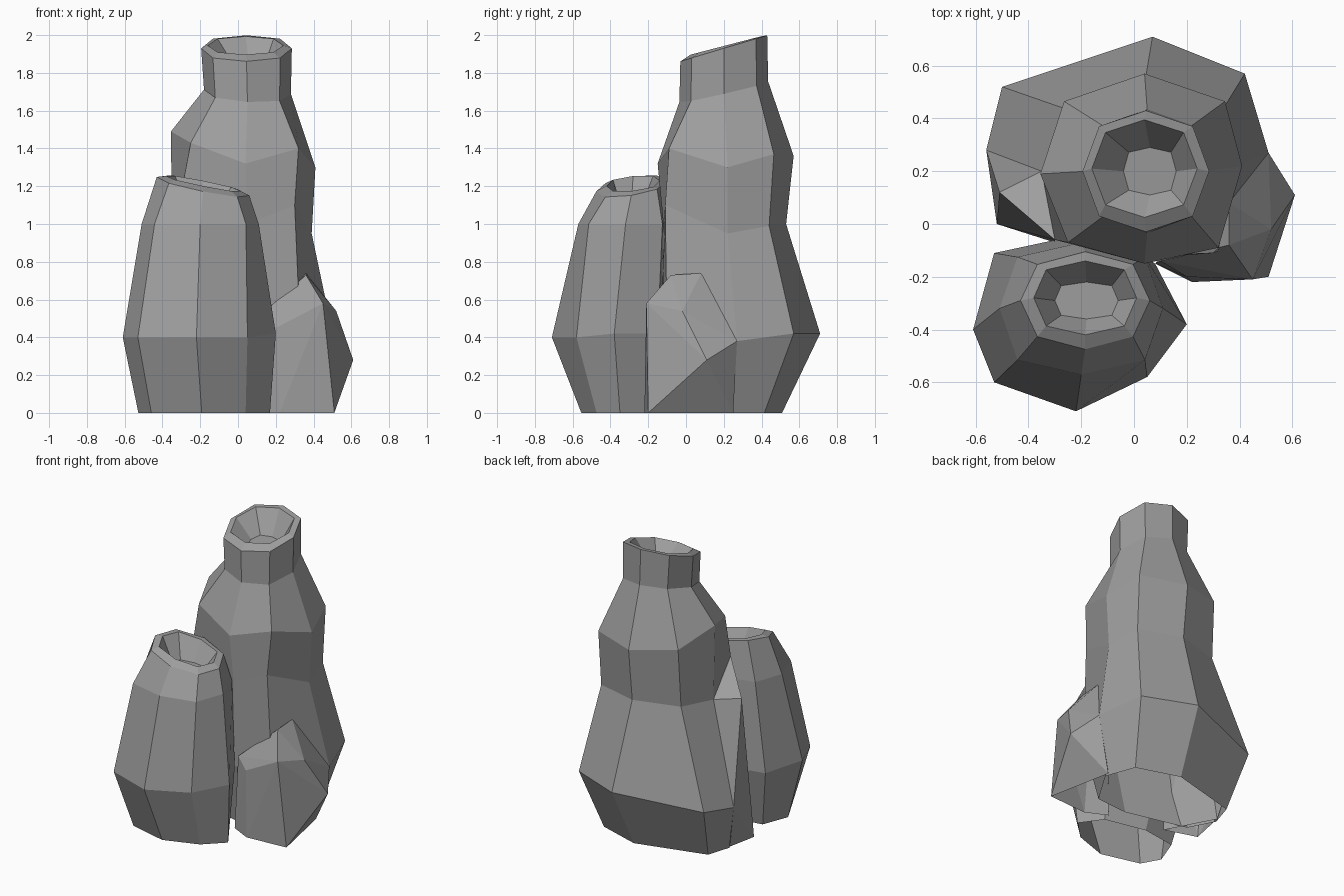
import bpy, bmesh, math

if "Cube" in bpy.data.objects:
    bpy.data.objects.remove(bpy.data.objects["Cube"])

stone = bpy.data.materials.new("stone")
stone.diffuse_color = (.34, .34, .34, 1)
stone.use_nodes = True
stone.node_tree.nodes["Principled BSDF"].inputs["Base Color"].default_value = stone.diffuse_color


def ring(cx, cy, rx, ry, z, tx=0, ty=0, diag=0.8):
    """Eight points counter-clockwise from +x, tilted by tx and ty."""
    pts = []
    for k in range(8):
        a = k * math.pi / 4
        f = diag * math.sqrt(2) if k % 2 else 1
        dx, dy = rx * f * math.cos(a), ry * f * math.sin(a)
        pts.append((cx + dx, cy + dy, z + tx * dx + ty * dy))
    return pts


def foot(pts, cx, cy, sx, sy):
    return [(cx + (x - cx) * sx, cy + (y - cy) * sy, 0) for x, y, z in pts]


def finish(name, bm):
    mesh = bpy.data.meshes.new(name)
    bm.to_mesh(mesh)
    bm.free()
    mesh.materials.append(stone)
    bpy.context.collection.objects.link(bpy.data.objects.new(name, mesh))


def loft(name, rings):
    """Skin the rings from the open foot up, over the lip and down to a floor."""
    bm = bmesh.new()
    loops = [[bm.verts.new(p) for p in r] for r in rings]
    for lo, hi in zip(loops, loops[1:]):
        for i in range(8):
            j = (i + 1) % 8
            bm.faces.new((lo[i], lo[j], hi[j], hi[i]))
    bm.faces.new(loops[-1])
    finish(name, bm)


def boulder(name, points):
    """Convex rock with an open underside."""
    bm = bmesh.new()
    for p in points:
        bm.verts.new(p)
    bmesh.ops.convex_hull(bm, input=bm.verts[:])
    under = [f for f in bm.faces if all(v.co.z < .001 for v in f.verts)]
    bmesh.ops.delete(bm, geom=under, context='FACES')
    finish(name, bm)


# Tall chimney: bulging lower body, shoulder, neck and hollow slanted mouth
belly = [(.51, .27, .38), (.42, .57, .42), (.07, .71, .42), (-.5, .52, .36),
         (-.56, .28, .32), (-.45, .02, .4), (.05, -.13, .42), (.33, -.1, .4)]
waist = [(.39, .22, .95), (.34, .44, .99), (.04, .53, 1.0), (-.27, .44, 1.0),
         (-.35, .2, .98), (-.3, -.06, 1.17), (.05, -.12, 1.0), (.3, -.11, 1.1)]
shoulder = [(.41, .22, 1.3), (.345, .465, 1.37), (.04, .57, 1.36), (-.265, .465, 1.4),
            (-.355, .19, 1.49), (-.25, -.07, 1.43), (.04, -.15, 1.32), (.32, -.09, 1.4)]
loft("tall_chimney", [
    foot(belly, -.1, .1, .84, .67),
    belly,
    waist,
    shoulder,
    ring(.05, .2, .23, .235, 1.7, -.05, .23, .74),
    ring(.045, .2, .24, .23, 1.93, 0, .3, .74),
    ring(.04, .21, .2, .185, 1.945, 0, .26, .74),
    ring(.06, .2, .1, .09, 1.83, 0, .1, .8),
])

# Short chimney: tapered body with a mouth slanting down to the right
body = [(.2, -.38, .42), (.08, -.15, .42), (-.25, -.05, .4), (-.53, -.11, .4),
        (-.61, -.4, .4), (-.53, -.6, .4), (-.22, -.71, .4), (.05, -.58, .4)]
loft("short_chimney", [
    foot(body, -.02, -.3, .86, .62),
    body,
    ring(-.2, -.32, .31, .25, 1.0, 0, 0, .78),
    ring(-.185, -.29, .245, .185, 1.2, -.2, .15, .74),
    ring(-.185, -.28, .195, .14, 1.215, -.2, .1, .76),
    ring(-.18, -.29, .12, .07, 1.1, 0, 0, .8),
])

# Rock merging into the right front of the tall chimney
boulder("right_boulder", [
    (.22, -.22, 0), (.51, -.2, 0), (.42, .25, 0), (.08, -.15, 0),
    (.61, .11, .28), (.51, .27, .38), (.2, -.2, .45), (.45, -.21, .58),
    (.52, -.02, .54), (.36, -.08, .73), (.1, -.14, .5), (.36, .08, .74)])

# Rock ledge on the left front, behind the short chimney
boulder("left_boulder", [
    (-.51, .12, 1.0), (-.52, 0, 0), (-.3, -.06, 1.17), (-.3, -.07, 0),
    (-.35, .2, .98), (-.56, .28, .32), (-.47, .25, 0)])
